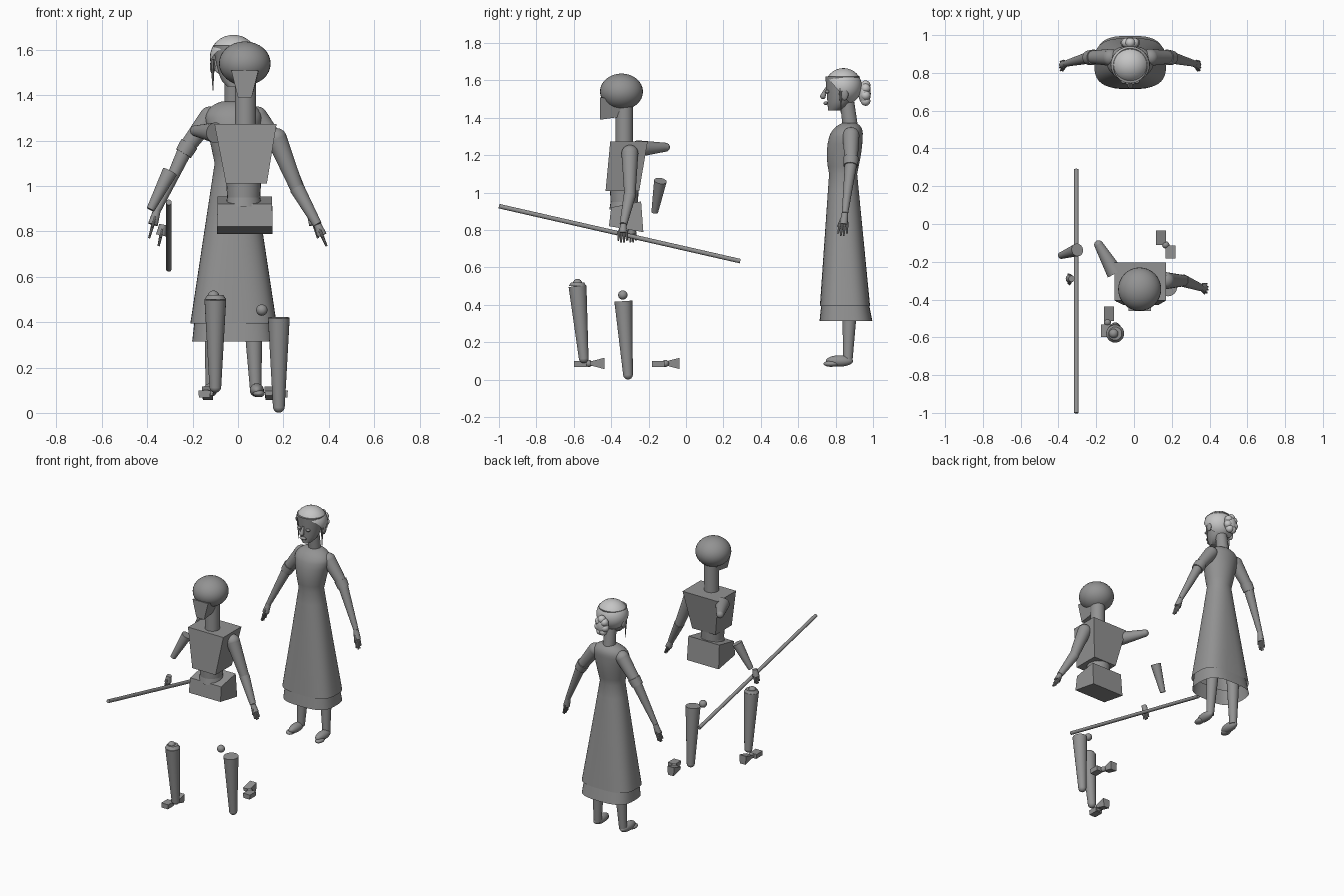
import bpy, bmesh
from math import sin, cos, pi, radians, copysign
from mathutils import Vector, Matrix

if "Cube" in bpy.data.objects:
    bpy.data.objects.remove(bpy.data.objects["Cube"])


def material(name, value):
    m = bpy.data.materials.new(name)
    m.use_nodes = True
    m.diffuse_color = (value, value, value, 1)
    m.node_tree.nodes["Principled BSDF"].inputs["Base Color"].default_value = m.diffuse_color
    return m


GREY = material("mid grey", .29)
PALE = material("pale grey hair", .56)
made = []


def finish(name, bm, mat=GREY):
    bmesh.ops.recalc_face_normals(bm, faces=bm.faces)
    mesh = bpy.data.meshes.new(name)
    bm.to_mesh(mesh)
    bm.free()
    mesh.materials.append(mat)
    ob = bpy.data.objects.new(name, mesh)
    bpy.context.collection.objects.link(ob)
    made.append(ob)


def loft(name, rings, close_start=True, close_end=True):
    bm = bmesh.new()
    rows = [[bm.verts.new(point) for point in ring] for ring in rings]
    for low, high in zip(rows, rows[1:]):
        for i in range(len(low)):
            bm.faces.new((low[i - 1], low[i], high[i], high[i - 1]))
    if close_start:
        bm.faces.new(rows[0])
    if close_end:
        bm.faces.new(rows[-1])
    finish(name, bm)


def oval(z, width, depth, y, square=2, sides=40):
    """Horizontal rounded ring on the woman's centre line, from half sizes."""
    ring = []
    for k in range(sides):
        c, s = cos(2 * pi * k / sides), sin(2 * pi * k / sides)
        ring.append((copysign(abs(c) ** (2 / square), c) * width - .02,
                     copysign(abs(s) ** (2 / square), s) * depth + y, z))
    return ring


def ball(name, centre, radii, mat=GREY, cut=None):
    """Sphere or ellipsoid; cut is a plane point and direction to keep."""
    bm = bmesh.new()
    size = radii if isinstance(radii, tuple) else (radii, radii, radii)
    bmesh.ops.create_uvsphere(bm, u_segments=32, v_segments=16, radius=1,
                              matrix=Matrix.Translation(centre) @ Matrix.Diagonal((*size, 1)))
    if cut:
        bmesh.ops.bisect_plane(bm, geom=bm.verts[:] + bm.edges[:] + bm.faces[:],
                               plane_co=cut[0], plane_no=cut[1], clear_inner=True)
    finish(name, bm, mat)


def limb(name, start, end, start_radius, end_radius, joint=None, sides=24):
    """Straight tapered cylinder, with an optional named joint ball at its end."""
    start, end = Vector(start), Vector(end)
    way = end - start
    turn = way.to_track_quat("Z", "Y").to_matrix().to_4x4()
    bm = bmesh.new()
    bmesh.ops.create_cone(bm, cap_ends=True, segments=sides, radius1=start_radius,
                          radius2=end_radius, depth=way.length,
                          matrix=Matrix.Translation((start + end) / 2) @ turn)
    finish(name, bm)
    if joint:
        ball(joint, end, end_radius)


def block(name, low, low_half, high, high_half, tilt=0):
    """Tapered box between two rectangles; tilt drops the low back edge and lifts the high one."""
    rings = []
    for (x, y, z), (w, d), lean in ((low, low_half, -tilt), (high, high_half, tilt)):
        rings.append([(x + w * i, y + d * j, z + lean * j)
                      for i, j in ((-1, -1), (1, -1), (1, 1), (-1, 1))])
    loft(name, rings)


def hand(name, wrist, tip):
    """Palm, four fingers and a thumb reaching from wrist to tip."""
    wrist, tip = Vector(wrist), Vector(tip)
    way = tip - wrist
    across = Vector((0, .012, 0))
    limb(name + "_palm", wrist, wrist + way * .5, .017, .022, sides=12)
    for i in range(4):
        offset = across * (i - 1.5)
        reach = .9 + .1 * (i in (1, 2))
        limb(f"{name}_finger_{i + 1}", wrist + way * .4 + offset,
             wrist + way * reach + offset * 1.3, .008, .005, sides=8)
    limb(name + "_thumb", wrist + way * .2 - across, wrist + way * .6 - across * 2.5,
         .008, .005, sides=8)


# Jointed figure: head, neck, trunk
ball("dummy_head", (.03, -.345, 1.54), (.114, .115, .097))
block("dummy_jaw", (.03, -.39, 1.4), (.03, .07), (.03, -.385, 1.5), (.06, .075), -.01)
limb("dummy_neck", (.033, -.33, 1.26), (.033, -.33, 1.47), .047, .047)
block("dummy_chest", (.037, -.34, 1.01), (.09, .09), (.033, -.305, 1.274), (.137, .1))
limb("dummy_waist", (.025, -.33, .91), (.025, -.33, .95), .08, .073)
limb("dummy_upper_waist", (.025, -.33, .95), (.025, -.33, 1.02), .073, .077)
block("dummy_pelvis", (.03, -.32, .805), (.123, .092), (.03, -.32, .937), (.12, .08), .016)

# Jointed figure: left arm
shoulder, elbow, wrist = (.17, -.3, 1.21), (.26, -.3, .99), (.35, -.335, .83)
ball("dummy_left_shoulder", shoulder, .045)
limb("dummy_left_upper_arm", shoulder, elbow, .045, .03, "dummy_left_elbow")
limb("dummy_left_forearm", elbow, wrist, .033, .02)
hand("dummy_left_hand", wrist, (.39, -.34, .735))

# Jointed figure: right arm in loose pieces, and the staff
limb("dummy_right_upper_arm", (-.1, -.26, 1.235), (-.187, -.11, 1.243),
     .045, .024, "dummy_right_elbow")
limb("dummy_right_forearm", (-.3, -.137, 1.063), (-.386, -.167, .896), .034, .018)
hand("dummy_right_hand", (-.33, -.29, .83), (-.35, -.29, .735))
limb("staff", (-.305, -1, .928), (-.305, .29, .634), .012, .012)

# Jointed figure: lower legs
knee = Vector((-.1, -.58, .5))
limb("dummy_right_shin", knee, (-.1, -.547, .115), .048, .026, "dummy_right_ankle")
limb("dummy_right_shin_cap", knee, knee + Vector((0, 0, .02)), .048, .035)
ball("dummy_right_knee", (-.108, -.58, .514), .025)
limb("dummy_left_shin", (.18, -.335, .42), (.18, -.31, .027), .048, .026, "dummy_left_ankle")
ball("dummy_left_knee", (.105, -.338, .453), .025)

# Jointed figure: feet of two wedges around a small joint
for side, toe, heel in (("right", (-.133, -.475, .067), (-.148, -.565, .067)),
                        ("left", (.143, -.073, .067), (.193, -.148, .067))):
    toe, heel = Vector(toe), Vector(heel)
    up = Vector((0, 0, .04))
    block(f"dummy_{side}_toe", toe, (.022, .038), toe + up, (.026, .038), .01)
    block(f"dummy_{side}_heel", heel, (.024, .034), heel + up * .8, (.027, .034))
    ball(f"dummy_{side}_foot_joint", (toe + heel + up) / 2, .019)

# Standing woman: skirt tapers evenly to the waist, then bust and domed shoulders
HEM, WAIST, CHEST = .395, 1.1, 1.3
dress = []
for i in range(9):
    t = i / 8
    dress.append(oval(HEM + (WAIST - HEM) * t, .19 - .107 * t, .134 - .059 * t,
                      .85 - .01 * t, 3 - t))
for i in range(1, 6):
    t = i / 5
    dress.append(oval(WAIST + (CHEST - WAIST) * t, .083 + .042 * t,
                      .075 + .018 * sin(pi * t * .7), .84 + .015 * t * t))
for i in range(1, 6):
    a = i / 5 * radians(66)
    dress.append(oval(CHEST + .08 * sin(a), .125 * cos(a), .088 * cos(a), .855 + .02 * sin(a)))
loft("dress", dress, close_start=False)
loft("hem_flounce", [oval(.315, .182, .141, .855, 3), oval(.42, .17, .125, .85, 3)],
     close_start=False, close_end=False)

# Standing woman: neck and head, widening from chin to brow
limb("neck", (-.02, .88, 1.34), (-.02, .862, 1.48), .041, .038)
head = []
for i in range(9):
    t = .02 + i / 8 * .98
    front, back = .745 + .015 * (1 - t), .76 + .17 * t ** .25
    head.append(oval(1.435 + .185 * t, .09 * t ** .3, (back - front) / 2, (back + front) / 2))
loft("head", head)
ball("hair_cap", (-.02, .842, 1.568), (.104, .099, .098), PALE,
     ((0, .79, 1.575), (0, .75, .66)))
limb("nose", (-.02, .75, 1.56), (-.02, .732, 1.515), .006, .015, "nose_tip", sides=12)
ball("lips", (-.02, .747, 1.478), (.025, .012, .01))

# Standing woman: bun with a ring of curls
bun = Vector((-.02, .955, 1.53))
ball("bun", bun, (.045, .033, .06), PALE)
for i in range(7):
    a = 2 * pi * i / 7
    ball(f"bun_curl_{i + 1}", bun + Vector((.026 * sin(a), .005, .044 * cos(a))), .026, PALE)

# Standing woman: paired parts, mirrored about her centre line
for label, s in (("left", 1), ("right", -1)):
    def at(x, y, z):
        return Vector((s * x - .02, y, z))

    ball(label + "_eye", at(.034, .755, 1.54), (.015, .012, .009))
    ball(label + "_ear", at(.092, .848, 1.525), (.012, .02, .032))
    limb(label + "_hair_lock", at(.093, .825, 1.56), at(.09, .83, 1.42), .009, .002, sides=8)
    shoulder, elbow, wrist = at(.105, .882, 1.305), at(.21, .883, 1.165), at(.338, .85, .89)
    ball(label + "_shoulder", shoulder, .045)
    limb(label + "_sleeve", shoulder, elbow, .045, .034)
    limb(label + "_cuff", shoulder.lerp(elbow, .85), elbow.lerp(wrist, .08), .041, .038)
    limb(label + "_forearm", elbow, wrist, .033, .017)
    hand(label + "_hand", wrist, at(.372, .835, .77))
    limb(label + "_leg", at(.085, .878, .45), at(.098, .865, .1), .043, .025)
    # Shoe with a round heel and a flat toe
    ball(label + "_shoe", at(.103, .82, .1), (.031, .073, .03))
    ball(label + "_toe", at(.112, .775, .085), (.026, .04, .016))

# Smooth rounded parts, keep hard edges
bpy.ops.object.select_all(action="DESELECT")
for ob in made:
    ob.select_set(True)
bpy.context.view_layer.objects.active = made[0]
bpy.ops.object.shade_smooth_by_angle(angle=radians(40))
